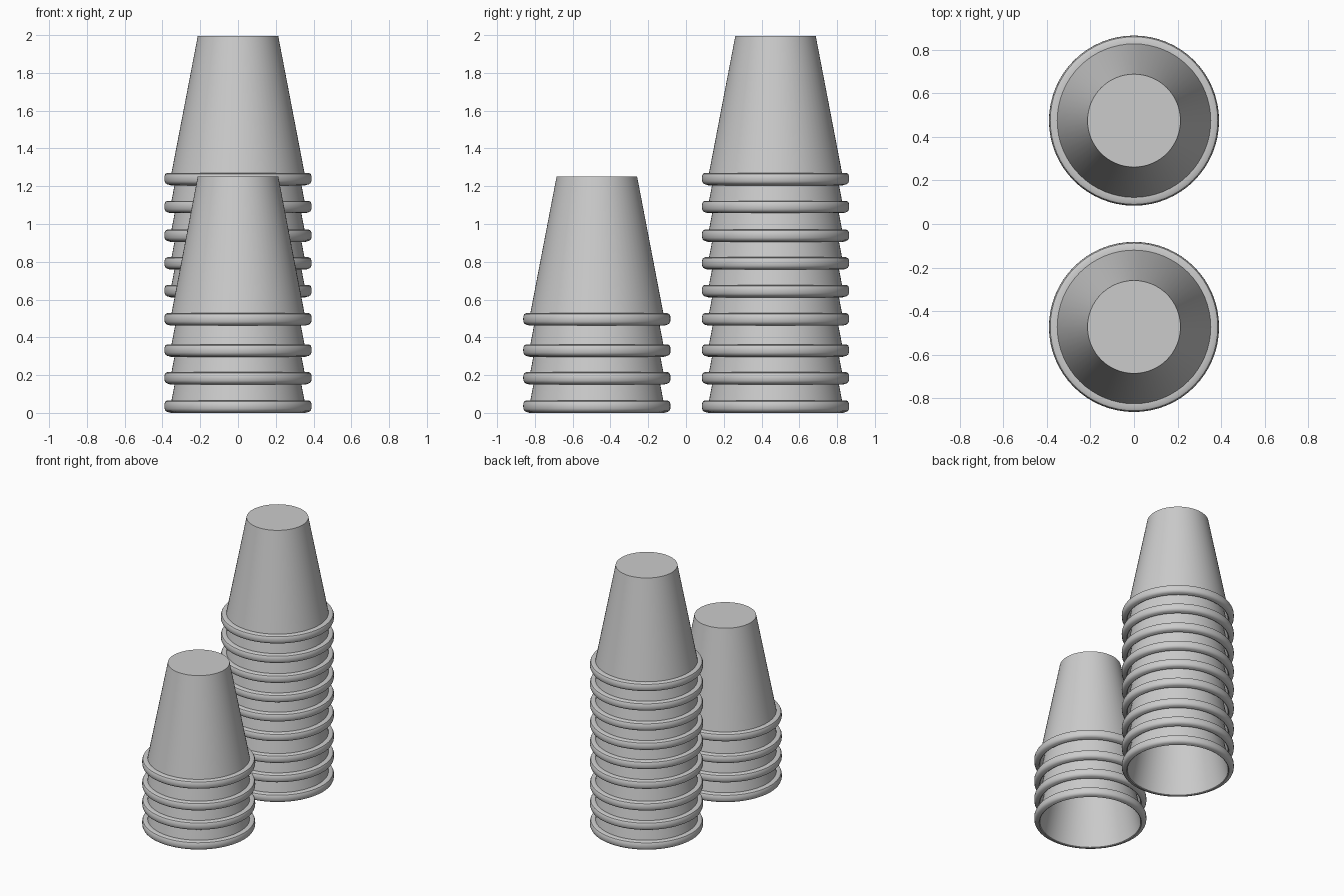
import bpy, bmesh, math

if "Cube" in bpy.data.objects:
    bpy.data.objects.remove(bpy.data.objects["Cube"])

SEG = 64
# Closed wall section (radius, height): outer top, outer wall, rolled rim, inner wall
PROFILE = [
    (0, 0.79), (0.213, 0.79),
    (0.352, 0.066), (0.374, 0.066), (0.384, 0.061), (0.389, 0.050), (0.390, 0.036),
    (0.389, 0.022), (0.384, 0.011), (0.374, 0.005), (0.356, 0.0), (0.350, 0.004),
    (0.343, 0.045), (0.202, 0.778), (0, 0.778),
]


def cup_mesh():
    bm = bmesh.new()
    verts = [bm.verts.new((r, 0, z)) for r, z in PROFILE]
    edges = [bm.edges.new(pair) for pair in zip(verts, verts[1:])]
    bmesh.ops.spin(bm, geom=verts + edges, cent=(0, 0, 0), axis=(0, 0, 1),
                   angle=2 * math.pi, steps=SEG, use_duplicate=False)
    bmesh.ops.remove_doubles(bm, verts=bm.verts, dist=1e-4)
    bmesh.ops.recalc_face_normals(bm, faces=bm.faces)
    me = bpy.data.meshes.new("cup")
    bm.to_mesh(me)
    bm.free()
    return me


mesh = cup_mesh()


def stack(name, y, heights):
    for i, z in enumerate(heights):
        cup = bpy.data.objects.new(f"{name}_cup_{i + 1}", mesh)
        cup.location = (0, y, z)
        bpy.context.collection.objects.link(cup)


# Nested upside-down cups: short stack in front, tall stack behind
stack("short_stack", -0.472, [0, 0.15, 0.297, 0.462])
stack("tall_stack", 0.474, [0, 0.15, 0.297, 0.462, 0.612, 0.758, 0.905, 1.057, 1.205])

# Smooth walls with crisp edges (all cups share one mesh)
first = bpy.data.objects["short_stack_cup_1"]
bpy.context.view_layer.objects.active = first
first.select_set(True)
bpy.ops.object.shade_smooth_by_angle(angle=math.radians(35))
